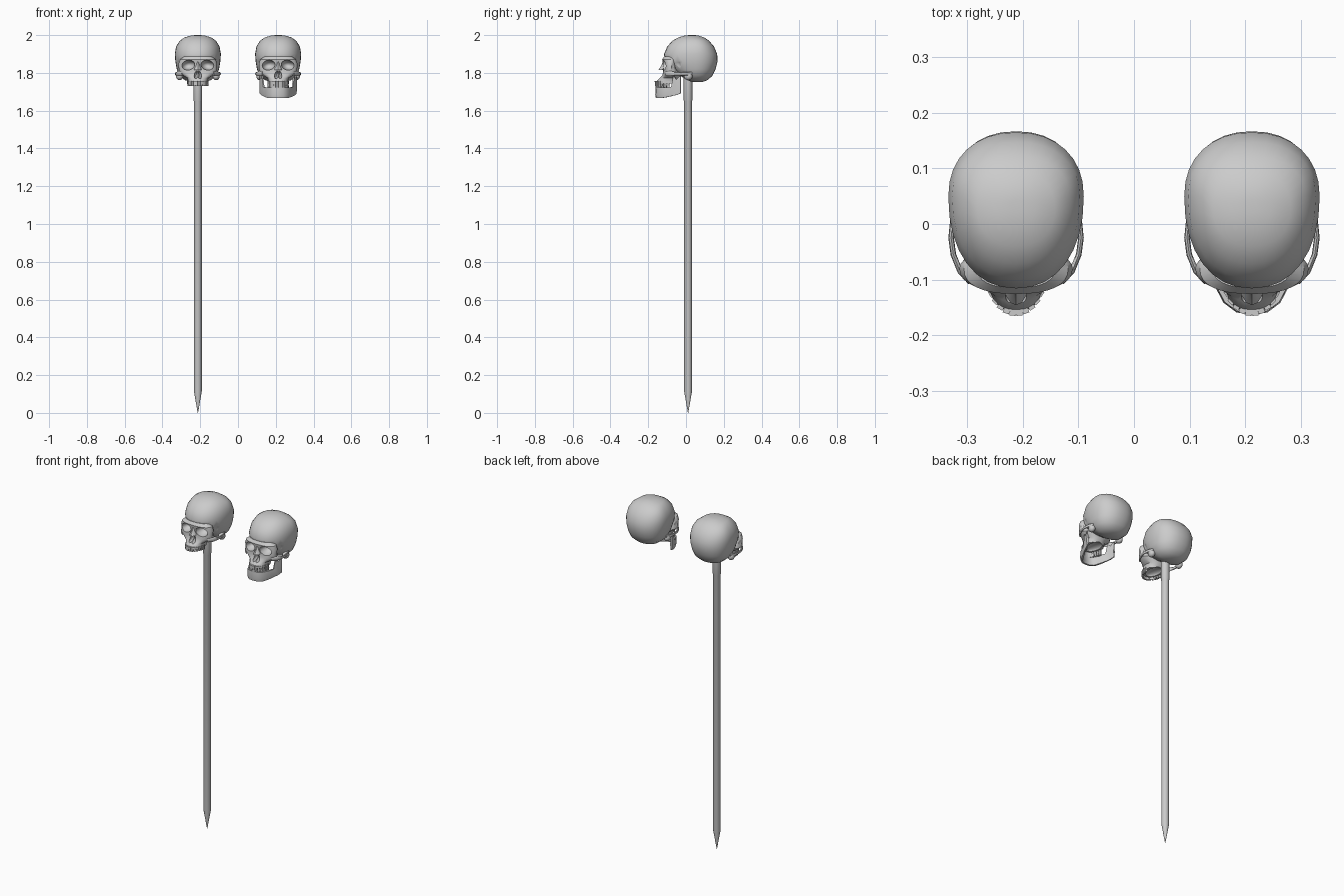
import bpy, bmesh, math
from mathutils import Matrix, Vector

if "Cube" in bpy.data.objects:
    bpy.data.objects.remove(bpy.data.objects["Cube"])

X = 0.2125  # sideways offset of each skull


def make(name, bm):
    bmesh.ops.recalc_face_normals(bm, faces=bm.faces)
    me = bpy.data.meshes.new(name)
    bm.to_mesh(me)
    bm.free()
    ob = bpy.data.objects.new(name, me)
    bpy.context.collection.objects.link(ob)
    return ob


def skin(name, rings):
    """Bridge closed rings of points and cap both ends."""
    bm = bmesh.new()
    vs = [[bm.verts.new(p) for p in r] for r in rings]
    n = len(vs[0])
    for a, b in zip(vs, vs[1:]):
        for i in range(n):
            bm.faces.new((a[i], a[(i + 1) % n], b[(i + 1) % n], b[i]))
    bm.faces.new(vs[0])
    bm.faces.new(vs[-1])
    return make(name, bm)


def egg(z, yf, yb, w, cy, e, n=32):
    """Horizontal superellipse with different front and back depth."""
    pts = []
    for i in range(n):
        a = 2 * math.pi * i / n
        c, s = math.cos(a), math.sin(a)
        x = w * math.copysign(abs(c) ** (2 / e), c)
        d = (yb - cy) if s > 0 else (cy - yf)
        pts.append((x, cy + d * math.copysign(abs(s) ** (2 / e), s), z))
    return pts


def ball(name, loc, rad, rot=0):
    bm = bmesh.new()
    bmesh.ops.create_uvsphere(bm, u_segments=20, v_segments=12, radius=1)
    m = Matrix.Translation(loc) @ Matrix.Rotation(rot, 4, 'Y') @ Matrix.Diagonal((*rad, 1))
    bmesh.ops.transform(bm, matrix=m, verts=bm.verts)
    return make(name, bm)


def apply(ob, kind, **kw):
    mod = ob.modifiers.new(kind, kind)
    for k, v in kw.items():
        setattr(mod, k, v)
    with bpy.context.temp_override(object=ob, active_object=ob, selected_objects=[ob]):
        bpy.ops.object.modifier_apply(modifier=mod.name)


def boolean(ob, other, op):
    apply(ob, 'BOOLEAN', operation=op, object=other, solver='EXACT')
    bpy.data.objects.remove(other)


def teeth(name, z0, z1, front, half, count=14):
    """Row of small blocks around the dental arch."""
    bm = bmesh.new()
    for i in range(count):
        a = math.pi * (i + 0.5) / count
        p = Vector((half * math.cos(a), -0.085 + (front + 0.085) * math.sin(a), (z0 + z1) / 2))
        m = (Matrix.Translation(p) @ Matrix.Rotation(-a + math.pi / 2, 4, 'Z')
             @ Matrix.Diagonal((0.0115, 0.013, z1 - z0, 1)))
        r = bmesh.ops.create_cube(bm, size=1, matrix=m)
        for v in r['verts']:
            if abs(v.co.z - z0) < 1e-5:
                v.co.xy = p.xy + (v.co.xy - p.xy) * 0.85
    return make(name, bm)


# cranium: z, front y, back y, half width
cranium = skin("cranium", [egg(z, f, b, w, (f + b) / 2 if z > 1.98 or z < 1.76 else 0.05, 2.2)
                           for z, f, b, w in [
    (1.751, 0.035, 0.085, 0.035), (1.762, 0.005, 0.115, 0.07), (1.785, -0.03, 0.140, 0.098),
    (1.82, -0.085, 0.157, 0.112), (1.86, -0.113, 0.167, 0.119), (1.90, -0.116, 0.165, 0.122),
    (1.94, -0.099, 0.148, 0.115), (1.97, -0.072, 0.122, 0.096), (1.988, -0.04, 0.095, 0.07),
    (1.998, -0.005, 0.065, 0.035), (2.0, 0.02, 0.045, 0.012)]])

# face: brow, orbits, cheeks, narrowing to the upper jaw
face = skin("face", [egg(z, f, b, w, c, 2.4) for z, f, b, w, c in [
    (1.888, -0.115, -0.05, 0.07, -0.08), (1.872, -0.126, -0.05, 0.094, -0.08),
    (1.85, -0.122, -0.05, 0.102, -0.08), (1.82, -0.120, -0.045, 0.101, -0.08),
    (1.80, -0.122, -0.03, 0.097, -0.085), (1.785, -0.127, -0.03, 0.078, -0.085),
    (1.772, -0.140, -0.03, 0.056, -0.085), (1.758, -0.154, -0.035, 0.052, -0.085),
    (1.745, -0.158, -0.04, 0.052, -0.085)]])
boolean(cranium, face, 'UNION')

# nose bridge
nose = skin("nose_bridge", [[(-w, y + 0.02, z), (-w * 0.5, y + 0.004, z), (0, y, z),
                             (w * 0.5, y + 0.004, z), (w, y + 0.02, z), (0, y + 0.035, z)]
                            for z, y, w in [(1.866, -0.122, 0.012), (1.842, -0.129, 0.013),
                                            (1.815, -0.146, 0.020)]])
boolean(cranium, nose, 'UNION')

# hollows: eye sockets, nose opening, temples, palate
for s in (-1, 1):
    boolean(cranium, ball("socket_cutter", (s * 0.051, -0.12, 1.841), (0.035, 0.055, 0.026), s * 0.2), 'DIFFERENCE')
    boolean(cranium, ball("nose_cutter", (s * 0.008, -0.135, 1.791), (0.011, 0.035, 0.022), s * -0.2), 'DIFFERENCE')
    boolean(cranium, ball("temple_cutter", (s * 0.112, -0.052, 1.825), (0.022, 0.03, 0.045)), 'DIFFERENCE')
boolean(cranium, ball("palate_cutter", (0, -0.085, 1.742), (0.036, 0.058, 0.02)), 'DIFFERENCE')

# cheek arches and ear bumps
parts = [cranium]
for s, side in ((-1, "left"), (1, "right")):
    path = [(0.082, -0.105, 1.797, 0.013), (0.101, -0.085, 1.797, 0.014), (0.113, -0.055, 1.795, 0.009),
            (0.117, -0.025, 1.795, 0.008), (0.114, 0.005, 1.795, 0.010), (0.100, 0.03, 1.797, 0.010)]
    rings = []
    for i, (x, y, z, h) in enumerate(path):
        q, r = path[max(i - 1, 0)], path[min(i + 1, 5)]
        d = Vector((r[1] - q[1], q[0] - r[0])).normalized() * 0.005
        rings.append([(s * (x + d.x * math.cos(a)), y + d.y * math.cos(a), z + h * math.sin(a))
                      for a in [math.pi * k / 4 for k in range(8)]])
    parts.append(skin(side + "_cheek_arch", rings))
    parts.append(ball(side + "_ear_bump", (s * 0.097, 0.012, 1.782), (0.018, 0.022, 0.021)))
parts.append(teeth("upper_teeth", 1.731, 1.757, -0.159, 0.05))

# lower jaw: x, y, bottom z, top z, thickness
half = [(0.0, -0.155, 1.667, 1.722, 0.008), (0.025, -0.152, 1.666, 1.722, 0.008),
        (0.045, -0.137, 1.666, 1.722, 0.008), (0.060, -0.108, 1.670, 1.722, 0.008),
        (0.076, -0.077, 1.677, 1.725, 0.006), (0.082, -0.066, 1.680, 1.785, 0.005),
        (0.088, -0.050, 1.683, 1.765, 0.005), (0.095, -0.027, 1.692, 1.787, 0.005)]
full = [(-x, y, a, b, t) for x, y, a, b, t in half[:0:-1]] + half
rings = []
for i, (x, y, z0, z1, t) in enumerate(full):
    q, r = full[max(i - 1, 0)], full[min(i + 1, len(full) - 1)]
    d = Vector((r[1] - q[1], q[0] - r[0])).normalized() * t
    zm = z0 + (z1 - z0) * 0.3
    rings.append([(x - d.x * k, y - d.y * k, z) for k, z in
                  [(-0.6, z0), (0.7, z0), (1.15, zm), (0.7, z1), (-0.7, z1), (-1, zm)]])
jaw = [skin("lower_jaw", rings), teeth("lower_teeth", 1.715, 1.733, -0.155, 0.05)]

# smooth shading, place right skull with jaw, copy to left skull on stake
for ob in parts + jaw:
    with bpy.context.temp_override(object=ob, active_object=ob, selected_objects=[ob],
                                   selected_editable_objects=[ob]):
        bpy.ops.object.shade_smooth_by_angle(angle=math.radians(35))
    ob.location.x = X
for ob in parts:
    dup = ob.copy()
    dup.name = "staked_" + ob.name
    dup.location.x = -X
    bpy.context.collection.objects.link(dup)

# sharpened wooden stake
stake = skin("stake", [[(r * math.cos(k * math.pi / 6), 0.011 + r * math.sin(k * math.pi / 6), z)
                        for k in range(12)]
                       for z, r in [(0.0, 0.001), (0.115, 0.021), (1.65, 0.021), (1.655, 0.023), (1.80, 0.023)]])
stake.location.x = -X
with bpy.context.temp_override(object=stake, active_object=stake, selected_objects=[stake],
                               selected_editable_objects=[stake]):
    bpy.ops.object.shade_smooth_by_angle(angle=math.radians(35))
